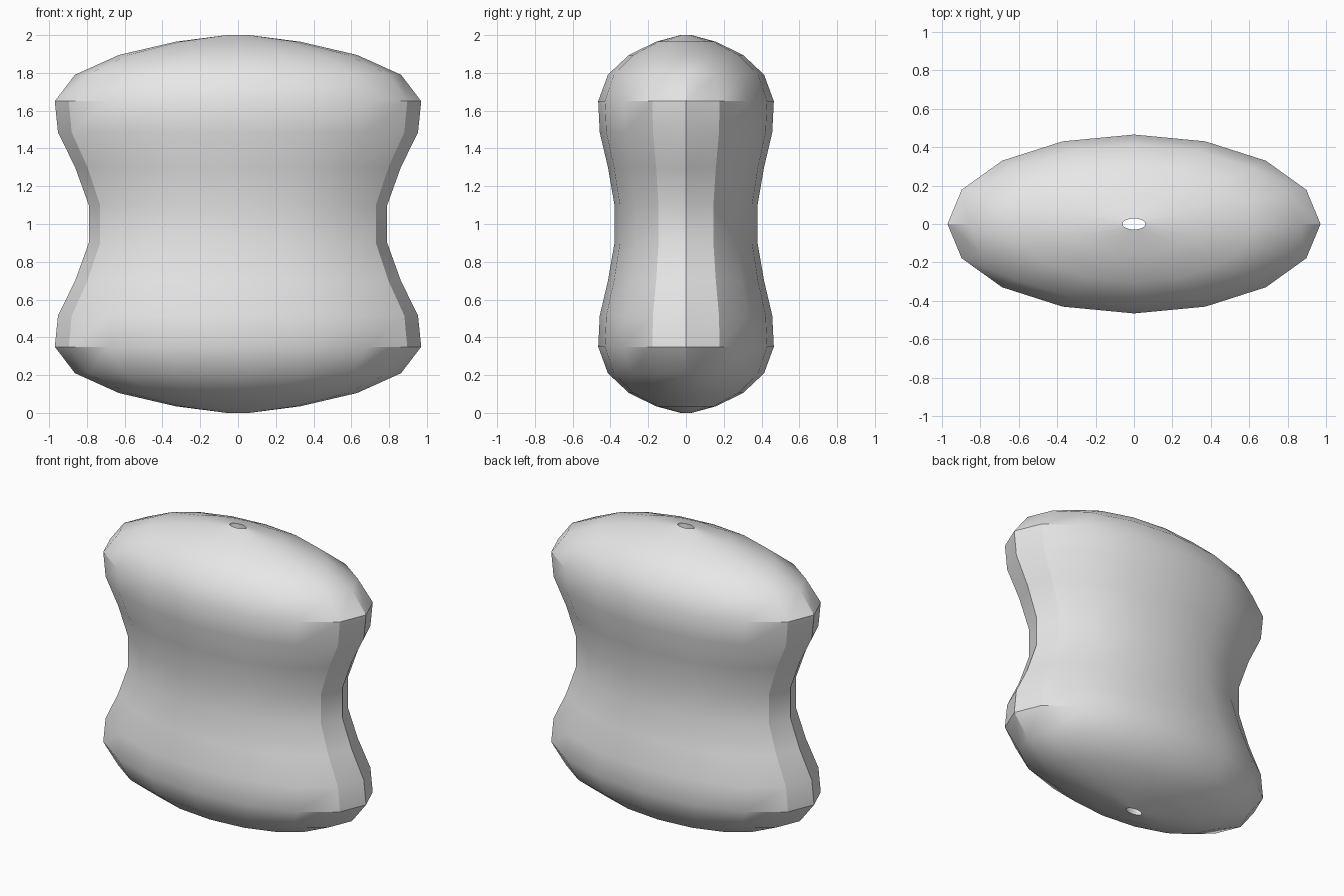
import bpy, bmesh, math

cube = bpy.data.objects.get("Cube")
if cube:
    bpy.data.objects.remove(cube, do_unlink=True)

# Plain grey material
grey = bpy.data.materials.new("light_grey")
grey.use_nodes = True
colour = (0.8, 0.8, 0.8, 1)
grey.diffuse_color = colour
grey.node_tree.nodes["Principled BSDF"].inputs["Base Color"].default_value = colour

SEGMENTS = 16
FLATTEN = 0.465 / 0.97   # depth of the oval section relative to its width

# Lower half of the outline (half width, height), mirrored for the upper half
lower = [(0.06, 0.0), (0.33, 0.035), (0.63, 0.105), (0.863, 0.21),
         (0.97, 0.35), (0.953, 0.515), (0.862, 0.70), (0.79, 0.90)]
profile = lower + [(r, 2 - z) for r, z in reversed(lower)]

# Oval waisted bead: rings joined in a closed loop, so the last
# ring connects to the first and forms the threading hole
bm = bmesh.new()
rings = []
for r, z in profile:
    angles = [2 * math.pi * i / SEGMENTS for i in range(SEGMENTS)]
    rings.append([bm.verts.new((r * math.cos(a), r * FLATTEN * math.sin(a), z))
                  for a in angles])
for k, ring in enumerate(rings):
    above = rings[(k + 1) % len(rings)]
    for i in range(SEGMENTS):
        j = (i + 1) % SEGMENTS
        bm.faces.new((ring[i], ring[j], above[j], above[i]))
bmesh.ops.recalc_face_normals(bm, faces=bm.faces)

mesh = bpy.data.meshes.new("bead")
bm.to_mesh(mesh)
bm.free()
mesh.materials.append(grey)
bead = bpy.data.objects.new("bead", mesh)
bpy.context.collection.objects.link(bead)

# Smooth body with the sharp end ridges kept
bpy.ops.object.select_all(action='DESELECT')
bead.select_set(True)
bpy.context.view_layer.objects.active = bead
bpy.ops.object.shade_smooth_by_angle(angle=math.radians(30))
